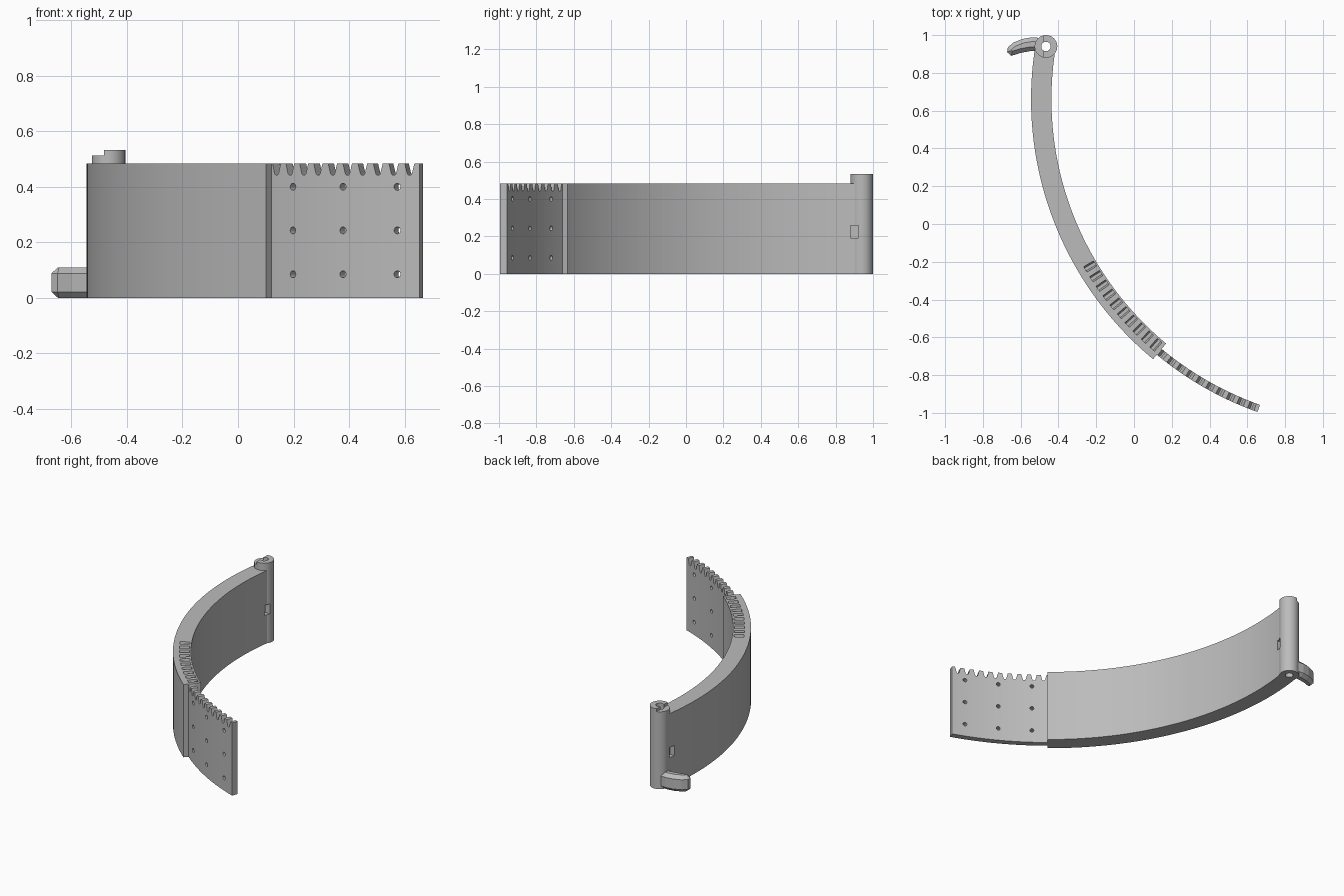
import bpy, bmesh
from math import sin, cos, radians
from mathutils import Matrix, Vector

if "Cube" in bpy.data.objects:
    bpy.data.objects.remove(bpy.data.objects["Cube"])

grey = bpy.data.materials.new("plain grey")
grey.use_nodes = True
GREY = (0.5, 0.5, 0.5, 1)
grey.diffuse_color = GREY
grey.node_tree.nodes["Principled BSDF"].inputs["Base Color"].default_value = GREY

CENTRE = Vector((1.243, 0.66, 0))     # centre of the arc
R_IN, R_OUT = 1.68, 1.788             # band
B_IN, B_OUT = 1.717, 1.757            # blade
HINGE = Vector((-0.466, 0.94, 0))
A_HINGE, A_BAND, A_TIP = 170.7, 230.3, 250.4
TOP, VALLEY, PITCH = 0.483, 0.442, 2.01
FIRST = 231.06                        # angle of the first blade valley


def polar(r, a, z):
    return CENTRE + Vector((r * cos(radians(a)), r * sin(radians(a)), z))


def finish(name, bm):
    bmesh.ops.recalc_face_normals(bm, faces=bm.faces)
    mesh = bpy.data.meshes.new(name)
    bm.to_mesh(mesh)
    bm.free()
    mesh.materials.append(grey)
    ob = bpy.data.objects.new(name, mesh)
    bpy.context.collection.objects.link(ob)
    return ob


def sweep(bm, r0, r1, sections):
    """Closed wall along the arc; each section is (angle, bottom, top)."""
    rings = [[bm.verts.new(polar(r, a, z)) for r, z in
              ((r0, lo), (r1, lo), (r1, hi), (r0, hi))] for a, lo, hi in sections]
    for p, q in zip(rings, rings[1:]):
        for i in range(4):
            j = (i + 1) % 4
            bm.faces.new((p[i], p[j], q[j], q[i]))
    bm.faces.new(rings[0])
    bm.faces.new(rings[-1])


def cylinder(bm, r, z0, z1, place, n=40):
    mat = place @ Matrix.Translation((0, 0, (z0 + z1) / 2))
    bmesh.ops.create_cone(bm, cap_ends=True, segments=n, radius1=r, radius2=r,
                          depth=z1 - z0, matrix=mat)


def box(bm, lo, hi):
    lo, hi = Vector(lo), Vector(hi)
    mat = Matrix.Translation((lo + hi) / 2) @ Matrix.Diagonal((hi - lo).to_4d())
    bmesh.ops.create_cube(bm, size=1, matrix=mat)


def cut(ob, *cutters):
    for c in cutters:
        c.hide_render = True
        mod = ob.modifiers.new("cut", 'BOOLEAN')
        mod.operation, mod.solver, mod.object = 'DIFFERENCE', 'EXACT', c
    bpy.context.view_layer.update()
    deps = bpy.context.evaluated_depsgraph_get()
    mesh = bpy.data.meshes.new_from_object(ob.evaluated_get(deps))
    ob.modifiers.clear()
    ob.data = mesh


# Curved band
bm = bmesh.new()
N = 56
sweep(bm, R_IN, R_OUT, [(A_HINGE + (A_BAND - A_HINGE) * i / N, 0, TOP) for i in range(N + 1)])
band = finish("curved_band", bm)

# Row of grooves in the band's top, at the blade end
bm = bmesh.new()
for k in range(1, 11):
    a = FIRST - k * PITCH
    sweep(bm, R_IN + 0.01, 1.75, [(a - 0.62, TOP + 0.01, 0.6), (a - 0.28, VALLEY, 0.6),
                                  (a + 0.28, VALLEY, 0.6), (a + 0.62, TOP + 0.01, 0.6)])
grooves = finish("groove_cutter", bm)

# Hinge barrel with a stepped collar
bm = bmesh.new()
cylinder(bm, 0.06, 0, 0.532, Matrix.Translation(HINGE))
hinge = finish("hinge_barrel", bm)

bm = bmesh.new()
cylinder(bm, 0.025, -0.1, 0.7, Matrix.Translation(HINGE), 24)
bore = finish("bore_cutter", bm)
bm = bmesh.new()
box(bm, (-0.6, 0.8, 0.513), (-0.483, 1.1, 0.6))
step = finish("step_cutter", bm)
bm = bmesh.new()
for x0, x1 in ((-0.45, -0.35), (-0.62, -0.5)):
    box(bm, (x0, 0.88, 0.19), (x1, 0.922, 0.257))
pockets = finish("pocket_cutter", bm)
cut(band, grooves, bore, pockets)
cut(hinge, bore, step, pockets)

# Thin blade with a toothed top edge
tooth = ((-0.6, TOP), (-0.3, VALLEY + 0.006), (-0.15, VALLEY),
         (0.15, VALLEY), (0.3, VALLEY + 0.006), (0.6, TOP))
sections = [(A_BAND - 0.5, 0, TOP)]
for k in range(10):
    sections += [(FIRST + k * PITCH + d, 0, z) for d, z in tooth]
sections.append((A_TIP, 0, TOP))
bm = bmesh.new()
sweep(bm, B_IN, B_OUT, sections)
blade = finish("toothed_blade", bm)

# Three by three holes through the blade
bm = bmesh.new()
for a in (233.5, 240.5, 247.6):
    for z in (0.085, 0.243, 0.4):
        turn = Matrix.Rotation(radians(a), 4, 'Z') @ Matrix.Rotation(radians(90), 4, 'Y')
        cylinder(bm, 0.0125, -0.1, 0.1, Matrix.Translation(polar(1.735, a, z)) @ turn, 16)
holes = finish("hole_cutter", bm)
cut(blade, holes)

# Curved lever at the foot of the hinge, with chamfered edges
outline = ((-0.497, 0.985), (-0.54, 0.988), (-0.59, 0.98), (-0.64, 0.96), (-0.668, 0.935),
           (-0.672, 0.91), (-0.65, 0.89), (-0.6, 0.906), (-0.55, 0.915), (-0.497, 0.918))
bm = bmesh.new()
base = bm.faces.new([bm.verts.new((x, y, 0)) for x, y in outline])
up = bmesh.ops.extrude_face_region(bm, geom=[base])["geom"]
bmesh.ops.translate(bm, vec=(0, 0, 0.11), verts=[v for v in up if isinstance(v, bmesh.types.BMVert)])
rims = [e for e in bm.edges if abs(e.verts[0].co.z - e.verts[1].co.z) < 0.001]
bmesh.ops.bevel(bm, geom=rims, offset=0.022, segments=1, affect='EDGES', clamp_overlap=True)
finish("lever", bm)

for helper in (grooves, bore, step, pockets, holes):
    bpy.data.objects.remove(helper)

# Smooth rounded parts, keeping real edges sharp
bpy.ops.object.select_all(action='DESELECT')
hinge.select_set(True)
bpy.context.view_layer.objects.active = hinge
bpy.ops.object.shade_smooth_by_angle(angle=radians(25))
